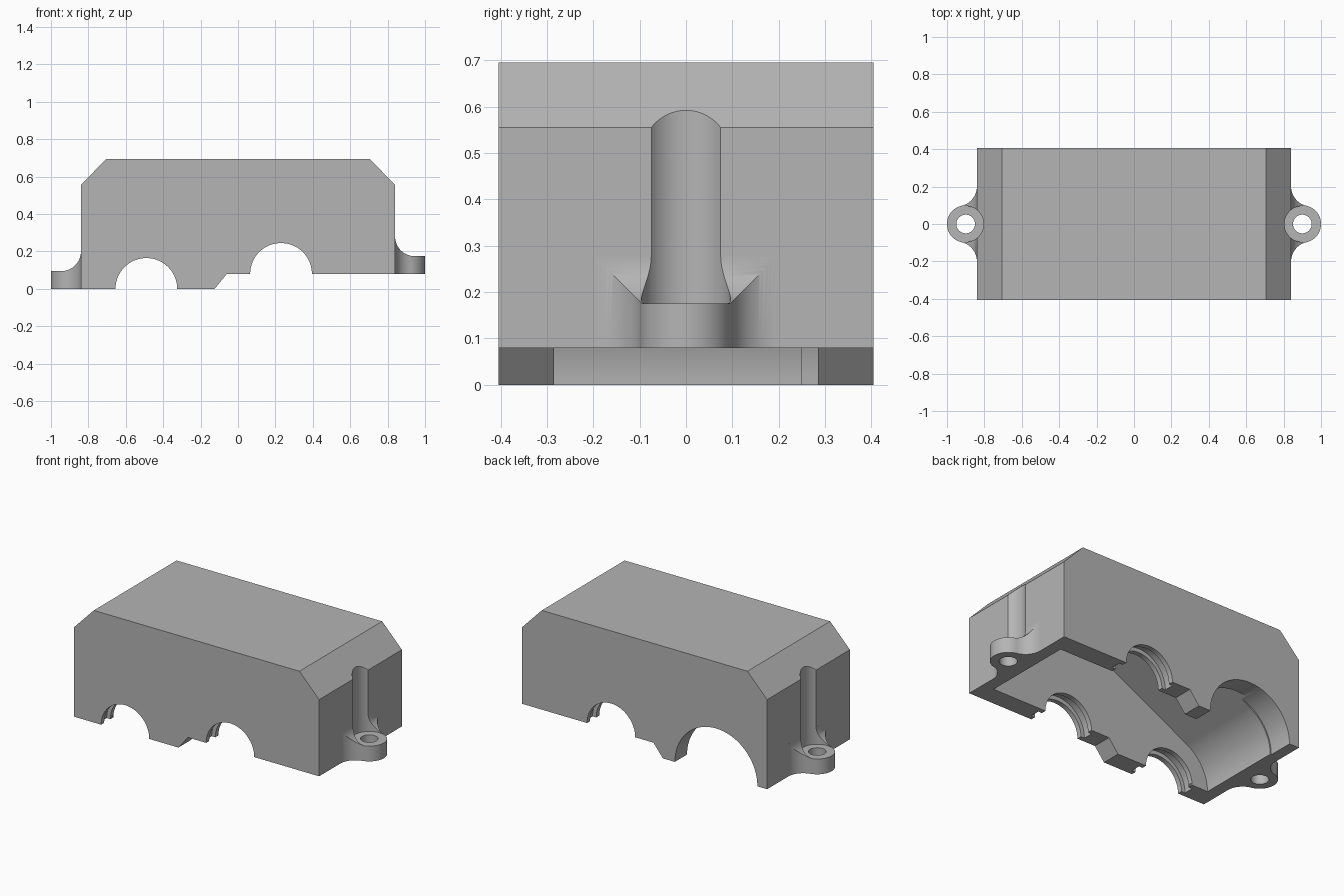
import bpy
import bmesh
from math import sin, cos, pi, asin, atan2, hypot
from mathutils import Matrix

if "Cube" in bpy.data.objects:
    bpy.data.objects.remove(bpy.data.objects["Cube"])

grey = bpy.data.materials.new("plain_grey")
grey.use_nodes = True
colour = (0.46, 0.46, 0.46, 1)
grey.diffuse_color = colour
grey.node_tree.nodes["Principled BSDF"].inputs["Base Color"].default_value = colour

HALF_X, HALF_Y, HEIGHT = 0.84, 0.405, 0.695
STEP = 0.08                        # height of the raised part of the split line
WALL_Y = 0.285                     # inner face of the side walls
SMALL, LARGE = (-0.49, 0), (0.23, STEP)   # shaft centres in x, z


def new_object(name, bm):
    bmesh.ops.recalc_face_normals(bm, faces=bm.faces[:])
    mesh = bpy.data.meshes.new(name)
    bm.to_mesh(mesh)
    bm.free()
    mesh.materials.append(grey)
    ob = bpy.data.objects.new(name, mesh)
    bpy.context.collection.objects.link(ob)
    return ob


def prism(name, points, start, end, axis="y", flip=1):
    """Extrude an outline: (x, z) along y, or (x, y) along z."""
    def place(p, t):
        return (flip * p[0], t, p[1]) if axis == "y" else (flip * p[0], p[1], t)
    bm = bmesh.new()
    a = [bm.verts.new(place(p, start)) for p in points]
    b = [bm.verts.new(place(p, end)) for p in points]
    bm.faces.new(a)
    bm.faces.new(b)
    for i in range(len(a)):
        j = (i + 1) % len(a)
        bm.faces.new((a[i], a[j], b[j], b[i]))
    return new_object(name, bm)


def arc(centre, radius, start, end, steps=24):
    return [(centre[0] + radius * cos(start + (end - start) * i / steps),
             centre[1] + radius * sin(start + (end - start) * i / steps))
            for i in range(steps + 1)]


def rod(name, centre, radius, start, end, axis="y", flip=1):
    return prism(name, arc(centre, radius, 0, 2 * pi, 72)[:-1], start, end, axis, flip)


def combine(target, tool, operation="DIFFERENCE"):
    mod = target.modifiers.new(operation.lower(), "BOOLEAN")
    mod.operation, mod.object, mod.solver = operation, tool, "EXACT"
    bpy.context.view_layer.objects.active = target
    bpy.ops.object.modifier_apply(modifier=mod.name)
    bpy.data.objects.remove(tool)


# Outer block: chamfered top and stepped split line
housing = prism("housing", [
    (-HALF_X, 0), (-0.125, 0), (-0.06, STEP), (HALF_X, STEP),
    (HALF_X, 0.555), (0.705, HEIGHT), (-0.705, HEIGHT), (-HALF_X, 0.555)],
    -HALF_Y, HALF_Y)

# Screw lugs, flared into the end walls
LUG_X, LUG_R, FILLET, FLARE_Y = 0.9, 0.1, 0.105, 0.2
FILLET_X = HALF_X + FILLET
touch = atan2(FLARE_Y, FILLET_X - LUG_X)
half = ([(0.8, FLARE_Y)]
        + arc((FILLET_X, FLARE_Y), FILLET, pi, pi + touch, 16)
        + arc((LUG_X, 0), LUG_R, touch, 0, 16)[1:])
outline = half + [(x, -y) for x, y in reversed(half[:-1])]
for flip, bottom, top in ((-1, 0, 0.095), (1, STEP, 0.175)):
    lug = prism("lug", outline, bottom, top + FILLET - 0.001, "z", flip)
    sweep = (arc((FILLET_X, top + FILLET), FILLET, pi, 1.5 * pi)
             + [(1.2, top), (1.2, top + 0.3), (HALF_X, top + 0.3)])
    combine(lug, prism("sweep_cutter", sweep, -0.5, 0.5, "y", flip))
    combine(housing, lug, "UNION")
    # Screwdriver channel and screw hole
    combine(housing, rod("channel_cutter", (LUG_X, 0), 0.096, top, 1, "z", flip))
    combine(housing, rod("hole_cutter", (LUG_X, 0), 0.05, -0.1, top + 0.1, "z", flip))

# Gear cavity: two round chambers joined by a sloping roof
R_SMALL, R_LARGE = 0.275, 0.535
dx, dz = LARGE[0] - SMALL[0], LARGE[1] - SMALL[1]
tangent = pi / 2 + atan2(dz, dx) + asin((R_LARGE - R_SMALL) / hypot(dx, dz))
cavity = ([(LARGE[0] + R_LARGE, -0.2)]
          + arc(LARGE, R_LARGE, 0, tangent, 48)
          + arc(SMALL, R_SMALL, tangent, pi, 24)
          + [(SMALL[0] - R_SMALL, -0.2)])
combine(housing, prism("cavity_cutter", cavity, -WALL_Y, WALL_Y))

# Bearing bores, each with a seal groove inside the wall
BORE, GROOVE, LIP = 0.165, 0.19, 0.03
for centre, side in ((SMALL, -1), (LARGE, -1), (LARGE, 1)):
    combine(housing, rod("bore_cutter", centre, BORE, side * 0.2, side * 0.5))
    combine(housing, rod("groove_cutter", centre, GROOVE,
                         side * (WALL_Y + LIP), side * (HALF_Y - LIP)))

# Wide opening in the back wall
combine(housing, rod("opening_cutter", SMALL, 0.283, 0.25, 0.5))

# Smooth curves, sharp edges
bpy.ops.object.select_all(action="DESELECT")
housing.select_set(True)
bpy.context.view_layer.objects.active = housing
bpy.ops.object.shade_smooth_by_angle(angle=pi / 6)
weighted = housing.modifiers.new("weighted_normals", "WEIGHTED_NORMAL")
weighted.keep_sharp = True
